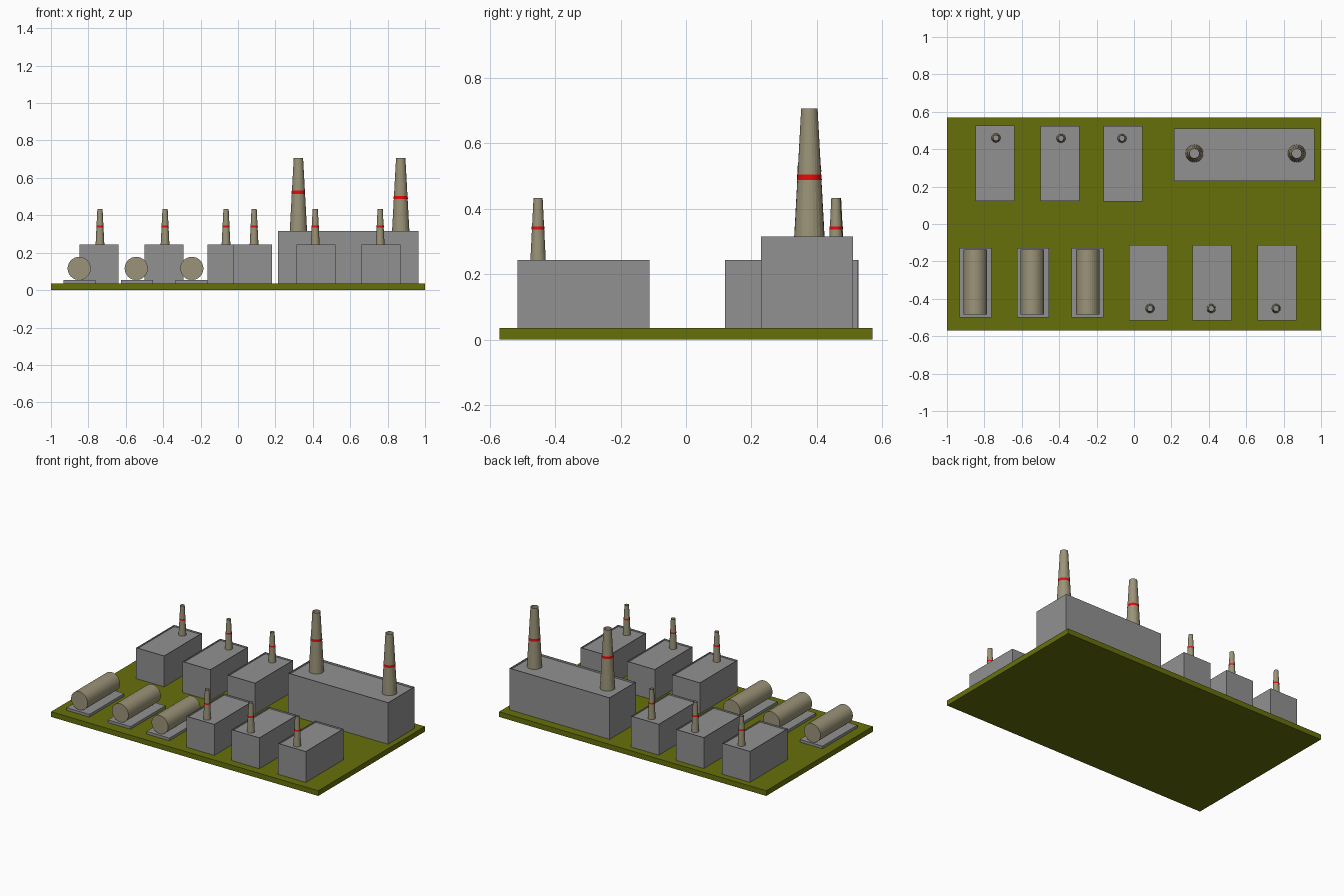
import bpy, bmesh
from math import pi

if "Cube" in bpy.data.objects:
    bpy.data.objects.remove(bpy.data.objects["Cube"])


def material(name, rgb):
    m = bpy.data.materials.new(name)
    m.diffuse_color = (*rgb, 1)
    m.use_nodes = True
    m.node_tree.nodes["Principled BSDF"].inputs["Base Color"].default_value = m.diffuse_color
    return m


GRASS = material("grass", (0.135, 0.16, 0.003))
TAN = material("tan_concrete", (0.33, 0.295, 0.19))
RED = material("red_paint", (0.80, 0.003, 0.003))
GREY = material("grey_concrete", (0.285, 0.285, 0.285))
GROUND = 0.035


def finish(bm, name, mat):
    bmesh.ops.recalc_face_normals(bm, faces=bm.faces)
    mesh = bpy.data.meshes.new(name)
    bm.to_mesh(mesh)
    bm.free()
    ob = bpy.data.objects.new(name, mesh)
    bpy.context.collection.objects.link(ob)
    mesh.materials.append(mat)
    return ob


def box(name, x0, x1, y0, y1, z0, z1, mat=GREY, recess=0):
    bm = bmesh.new()
    bmesh.ops.create_cube(bm, size=1)
    for v in bm.verts:
        v.co.x = x1 if v.co.x > 0 else x0
        v.co.y = y1 if v.co.y > 0 else y0
        v.co.z = z1 if v.co.z > 0 else z0
    if recess:
        # thin parapet around a sunken flat roof
        bm.normal_update()
        roof = [f for f in bm.faces if f.normal.z > 0.9]
        bmesh.ops.inset_region(bm, faces=roof, thickness=0.003)
        inner = bmesh.ops.extrude_face_region(bm, geom=roof)["geom"]
        bmesh.ops.delete(bm, geom=roof, context='FACES_ONLY')
        for v in inner:
            if isinstance(v, bmesh.types.BMVert):
                v.co.z -= recess
    return finish(bm, name, mat)


def cone(name, loc, r0, r1, height, mat, caps=False, rot=(0, 0, 0), sides=24):
    bm = bmesh.new()
    bmesh.ops.create_cone(bm, cap_ends=caps, segments=sides,
                          radius1=r0, radius2=r1, depth=height)
    ob = finish(bm, name, mat)
    ob.location, ob.rotation_euler = loc, rot
    return ob


def chimney(name, x, y, z0, z1, r0, r1, band_z, band_h):
    # open tapered stack with a painted band
    z0 -= 0.012
    cone(name, (x, y, (z0 + z1) / 2), r0, r1, z1 - z0, TAN)

    def radius(z):
        return r0 + (r1 - r0) * (z - z0) / (z1 - z0) + 0.001
    cone(name + "_band", (x, y, band_z), radius(band_z - band_h / 2),
         radius(band_z + band_h / 2), band_h, RED)


# ground plate
box("ground_plate", -1, 1, -0.57, 0.57, 0, GROUND, GRASS)

# small halls: left edge, near y, far y, stack x, stack y
halls = [(-0.848, 0.123, 0.527, -0.738, 0.460),
         (-0.501, 0.122, 0.525, -0.390, 0.458),
         (-0.164, 0.119, 0.525, -0.064, 0.458),
         (-0.026, -0.515, -0.112, 0.086, -0.452),
         (0.312, -0.515, -0.112, 0.413, -0.452),
         (0.659, -0.515, -0.112, 0.760, -0.452)]
for i, (x, y0, y1, cx, cy) in enumerate(halls, 1):
    box(f"hall_{i}", x, x + 0.209, y0, y1, GROUND, 0.244, recess=0.01)
    chimney(f"hall_chimney_{i}", cx, cy, 0.244, 0.433, 0.024, 0.014, 0.341, 0.010)

# main hall with two tall stacks
box("main_hall", 0.215, 0.964, 0.229, 0.510, GROUND, 0.316, recess=0.012)
for i, (cx, band) in enumerate([(0.323, 0.523), (0.870, 0.496)], 1):
    chimney(f"main_chimney_{i}", cx, 0.377, 0.316, 0.707, 0.047, 0.025, band, 0.017)

# storage tanks on pads
for i, (px, tx) in enumerate([(-0.848, -0.849), (-0.540, -0.544), (-0.249, -0.247)], 1):
    box(f"tank_pad_{i}", px - 0.085, px + 0.085, -0.499, -0.127, GROUND, 0.053)
    cone(f"tank_{i}", (tx, -0.310, 0.116), 0.062, 0.062, 0.346, TAN,
         caps=True, rot=(pi / 2, 0, 0), sides=32)
